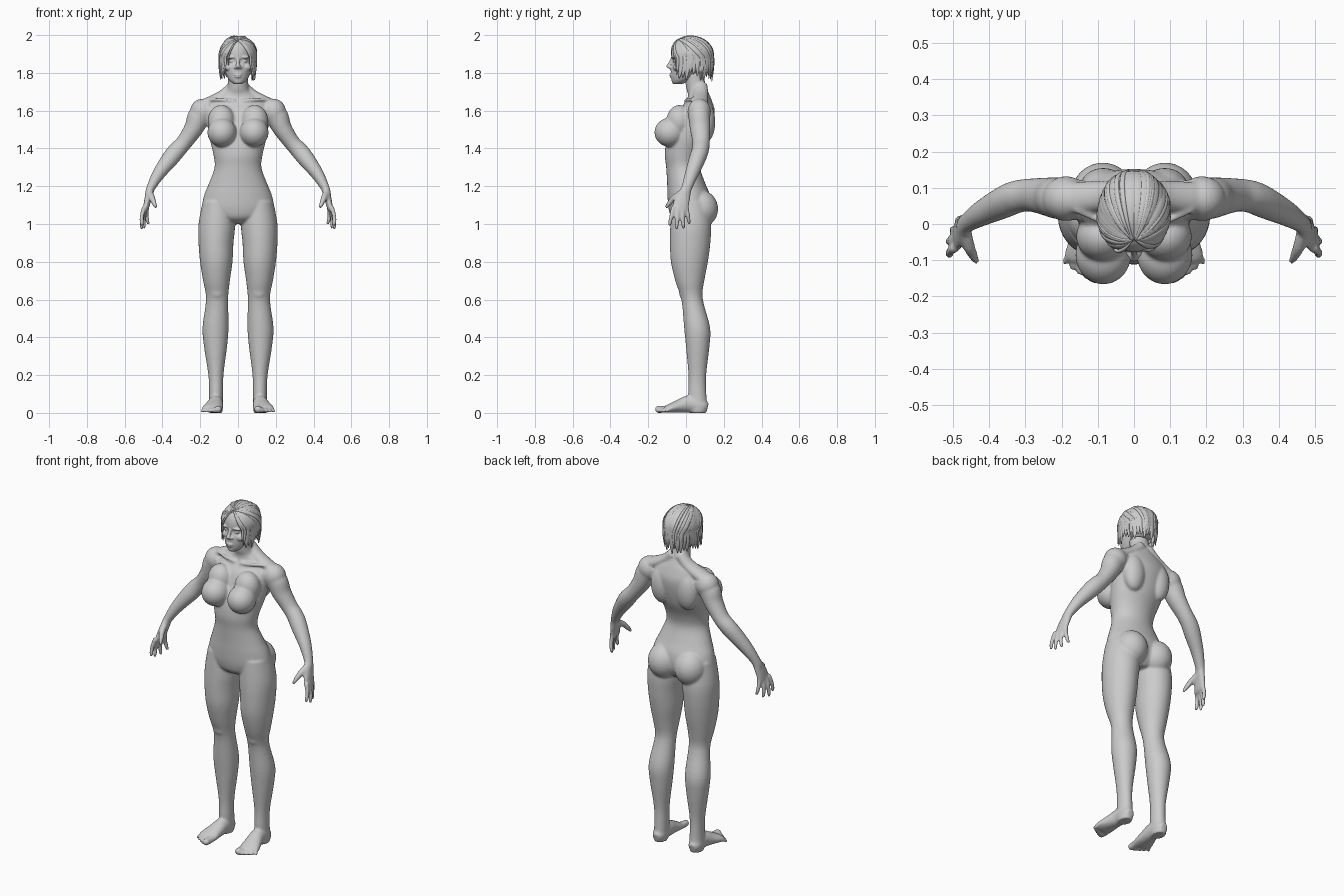
import bpy, bmesh, math, random
from mathutils import Vector, Matrix

random.seed(4)
X, Z = Vector((1, 0, 0)), Vector((0, 0, 1))


def spline(secs, n=4):
    """Catmull-Rom through sections (x, y, z, radius_a, radius_b)."""
    p = [secs[0]] + list(secs) + [secs[-1]]
    out = []
    for i in range(1, len(p) - 2):
        for k in range(n):
            t = k / n
            out.append([0.5 * (2 * b + (c - a) * t + (2 * a - 5 * b + 4 * c - d) * t * t
                               + (3 * b - a - 3 * c + d) * t ** 3)
                        for a, b, c, d in zip(*p[i - 1:i + 3])])
    return out + [list(secs[-1])]


def loft(bm, secs, level=False, around=None, side=1, n=24):
    """Elliptic tube; level = horizontal rings, around = flat side faces that centre."""
    secs = spline(secs)
    pts = [Vector((s[0] * side, s[1], s[2])) for s in secs]
    rings = []
    for i, (p, s) in enumerate(zip(pts, secs)):
        t = Z if level else (pts[min(i + 1, len(pts) - 1)] - pts[max(i - 1, 0)]).normalized()
        if around:
            v = p - around
            v = (v - t * v.dot(t)).normalized()
            u = v.cross(t)
        else:
            u = (X - t * t.dot(X)).normalized()
            v = t.cross(u)
        a, b = max(s[3], .001), max(s[4], .001)
        rings.append([bm.verts.new(p + u * a * math.cos(w) + v * b * math.sin(w))
                      for w in (2 * math.pi * k / n for k in range(n))])
    for r, q in zip(rings, rings[1:]):
        for k in range(n):
            bm.faces.new((r[k], r[(k + 1) % n], q[(k + 1) % n], q[k]))
    bm.faces.new(rings[0])
    bm.faces.new(rings[-1])


def ball(bm, c, r, side=1):
    m = Matrix.Translation((c[0] * side, c[1], c[2])) @ Matrix.Diagonal((*r, 1))
    return bmesh.ops.create_uvsphere(bm, u_segments=32, v_segments=20, radius=1, matrix=m)


def finish(bm, name, voxel=0, smooth=0):
    bmesh.ops.recalc_face_normals(bm, faces=bm.faces)
    for f in bm.faces:
        f.smooth = True
    me = bpy.data.meshes.new(name)
    bm.to_mesh(me)
    bm.free()
    ob = bpy.data.objects.new(name, me)
    bpy.context.collection.objects.link(ob)
    if voxel:
        r = ob.modifiers.new("fuse", 'REMESH')
        r.mode, r.voxel_size, r.use_smooth_shade = 'VOXEL', voxel, True
        s = ob.modifiers.new("soften", 'SMOOTH')
        s.factor, s.iterations = .5, smooth
    return ob


# Torso and neck
body = bmesh.new()
loft(body, [(0, .03, 1.0, .04, .06), (0, .02, 1.03, .14, .095), (0, .02, 1.08, .188, .112),
            (0, .015, 1.15, .18, .113), (0, 0, 1.22, .152, .1), (0, -.015, 1.3, .124, .09),
            (0, -.012, 1.37, .131, .1), (0, .012, 1.45, .15, .113), (0, .04, 1.53, .163, .106),
            (0, .057, 1.6, .17, .095), (0, .07, 1.655, .14, .066), (0, .066, 1.69, .08, .056),
            (0, .055, 1.72, .056, .054), (0, .04, 1.8, .054, .05)], level=True, n=40)

for s in (1, -1):
    # Chest, shoulder and hip masses
    ball(body, (.085, -.085, 1.485), (.077, .082, .077), s)
    ball(body, (.088, -.035, 1.545), (.072, .068, .085), s)
    ball(body, (.086, .075, 1.08), (.09, .095, .1), s)
    ball(body, (.085, .1, 1.54), (.065, .055, .11), s)
    ball(body, (.188, .07, 1.595), (.066, .062, .068), s)
    loft(body, [(.02, .08, 1.735, .03, .035), (.08, .078, 1.68, .03, .04),
                (.17, .072, 1.635, .03, .045)], side=s)
    loft(body, [(.015, 0, 1.65, .01, .01), (.08, .005, 1.657, .009, .009),
                (.16, .04, 1.66, .009, .009)], side=s, n=12)
    # Leg
    loft(body, [(.105, .02, 1.12, .082, .095), (.112, .025, 1.0, .097, .108),
                (.1165, .022, .9, .0925, .107), (.115, .018, .8, .086, .098),
                (.114, .02, .7, .071, .077), (.111, .027, .63, .06, .06),
                (.112, .038, .57, .06, .058), (.119, .059, .45, .069, .069),
                (.119, .062, .35, .061, .062), (.117, .06, .2, .04, .047),
                (.116, .06, .1, .037, .048), (.118, .065, .03, .038, .048),
                (.118, .065, 0, .034, .044)], level=True, side=s, n=32)
    ball(body, (.111, -.015, .645), (.036, .022, .045), s)
    # Foot and toes
    loft(body, [(.118, .115, .03, .02, .022), (.118, .085, .037, .037, .037),
                (.118, .02, .047, .04, .047), (.125, -.03, .037, .047, .037),
                (.134, -.08, .025, .056, .025), (.138, -.105, .018, .052, .018)], side=s)
    for i in range(5):
        f = i / 4
        r = .019 if i == 0 else .013 - .001 * i
        bx, by = .102 + .076 * f, -.09 + .025 * f
        tx, ty = .106 + .084 * f, -.163 + .05 * f ** 1.3
        loft(body, [(bx, by, .022, r, r), ((bx + tx) / 2, (by + ty) / 2, .019, r, r),
                    (tx, ty + .01, r, r, r), (tx, ty, r, r * .5, r * .5)], side=s, n=12)
    # Arm
    loft(body, [(.14, .065, 1.61, .05, .055), (.2, .07, 1.575, .062, .058),
                (.235, .075, 1.505, .051, .054), (.285, .08, 1.432, .043, .046),
                (.325, .075, 1.388, .046, .045), (.36, .06, 1.345, .045, .044),
                (.42, .03, 1.265, .034, .036), (.462, .003, 1.19, .023, .028),
                (.473, -.01, 1.155, .02, .032)], side=s)
    # Hand: palm, fingers, thumb
    loft(body, [(.46, .005, 1.195, .021, .026), (.475, -.015, 1.14, .019, .038),
                (.487, -.031, 1.085, .015, .045), (.489, -.033, 1.07, .009, .04)], side=s)
    for b, t in (((.496, -.067, 1.09), (.511, -.088, .99)), ((.493, -.043, 1.085), (.512, -.05, .972)),
                 ((.488, -.02, 1.085), (.498, -.014, .976)), ((.481, .002, 1.095), (.476, .018, .998))):
        b, t = Vector(b), Vector(t)
        loft(body, [(*b, .0125, .0125), (*(b.lerp(t, .5) + X * .006), .0115, .0115),
                    (*b.lerp(t, .92), .01, .01), (*t, .005, .005)], side=s, n=12)
    loft(body, [(.467, -.02, 1.165, .018, .018), (.456, -.062, 1.14, .017, .016),
                (.443, -.09, 1.108, .013, .013), (.435, -.108, 1.085, .007, .007)], side=s, n=12)
finish(body, "body", .0065, 6)

# Head with face features
head = bmesh.new()
loft(head, [(0, -.045, 1.74, .02, .022), (0, -.03, 1.758, .044, .045), (0, -.012, 1.79, .062, .068),
            (0, .01, 1.83, .073, .09), (0, .022, 1.862, .077, .092), (0, .022, 1.885, .079, .1),
            (0, .025, 1.925, .079, .099), (0, .025, 1.96, .064, .08), (0, .025, 1.982, .03, .04)],
     level=True, n=40)
loft(head, [(0, -.07, 1.88, .009, .01), (0, -.084, 1.852, .009, .01), (0, -.093, 1.834, .013, .012),
            (0, -.082, 1.822, .012, .007)], level=True)
ball(head, (0, -.077, 1.79), (.022, .011, .006))
ball(head, (0, -.076, 1.78), (.018, .011, .007))
ball(head, (0, -.058, 1.757), (.024, .018, .017))
for s in (1, -1):
    ball(head, (.035, -.062, 1.883), (.028, .016, .008), s)
    ball(head, (.033, -.055, 1.863), (.015, .014, .011), s)
    ball(head, (.046, -.045, 1.83), (.025, .024, .022), s)
    ball(head, (.013, -.081, 1.828), (.009, .01, .008), s)
    ball(head, (.08, .03, 1.843), (.011, .02, .032), s)
finish(head, "head", .004, 3)

# Hair cap, cut away over the face
cap = bmesh.new()
ball(cap, (0, .03, 1.892), (.093, .112, .1))
bmesh.ops.delete(cap, geom=[v for v in cap.verts if v.co.z < 1.93 - .95 * (v.co.y + .07)], context='VERTS')
finish(cap, "hair_cap")

# Hair strands swept from the front parting over the skull, then hanging down
hair = bmesh.new()
C = Vector((0, .03, 1.893))
R = Vector((.097, .115, .1))


def strand(phi, side, width, low, lift=1.0):
    root = Vector((.04, -.62, .78)).normalized()
    end = Vector((math.sin(phi), -math.cos(phi), -.15)).normalized()
    secs = []
    for k in range(6):
        d = root.slerp(end, k / 5)
        w = width * (.35 + .65 * math.sin(math.pi * min(.5, k / 6)))
        secs.append((*(C + Vector((d.x * R.x, d.y * R.y, d.z * R.z)) * lift), w, .0055))
    x, y, z = secs[-1][:3]
    secs.append((x * .99, y, (z + low) / 2, width * .8, .005))
    secs.append((x * .95, y - .006, low, width * .15, .0015))
    loft(hair, secs, around=C, side=side, n=8)


for s in (1, -1):
    for i in range(13):
        phi = math.radians(58 + 119 * i / 12)
        strand(phi, s, .019, 1.79 + random.uniform(-.03, .012) - .008 * (i > 5), random.uniform(.985, 1.01))
    for i in range(8):
        strand(math.radians(random.uniform(65, 172)), s, .008, random.uniform(1.755, 1.8), 1.025)
    strand(math.radians(44), s, .008, 1.81, 1.0)
    strand(math.radians(50), s, .01, 1.79, 1.01)
strand(math.radians(32), -1, .005, 1.84, 1.03)
finish(hair, "hair_strands")
